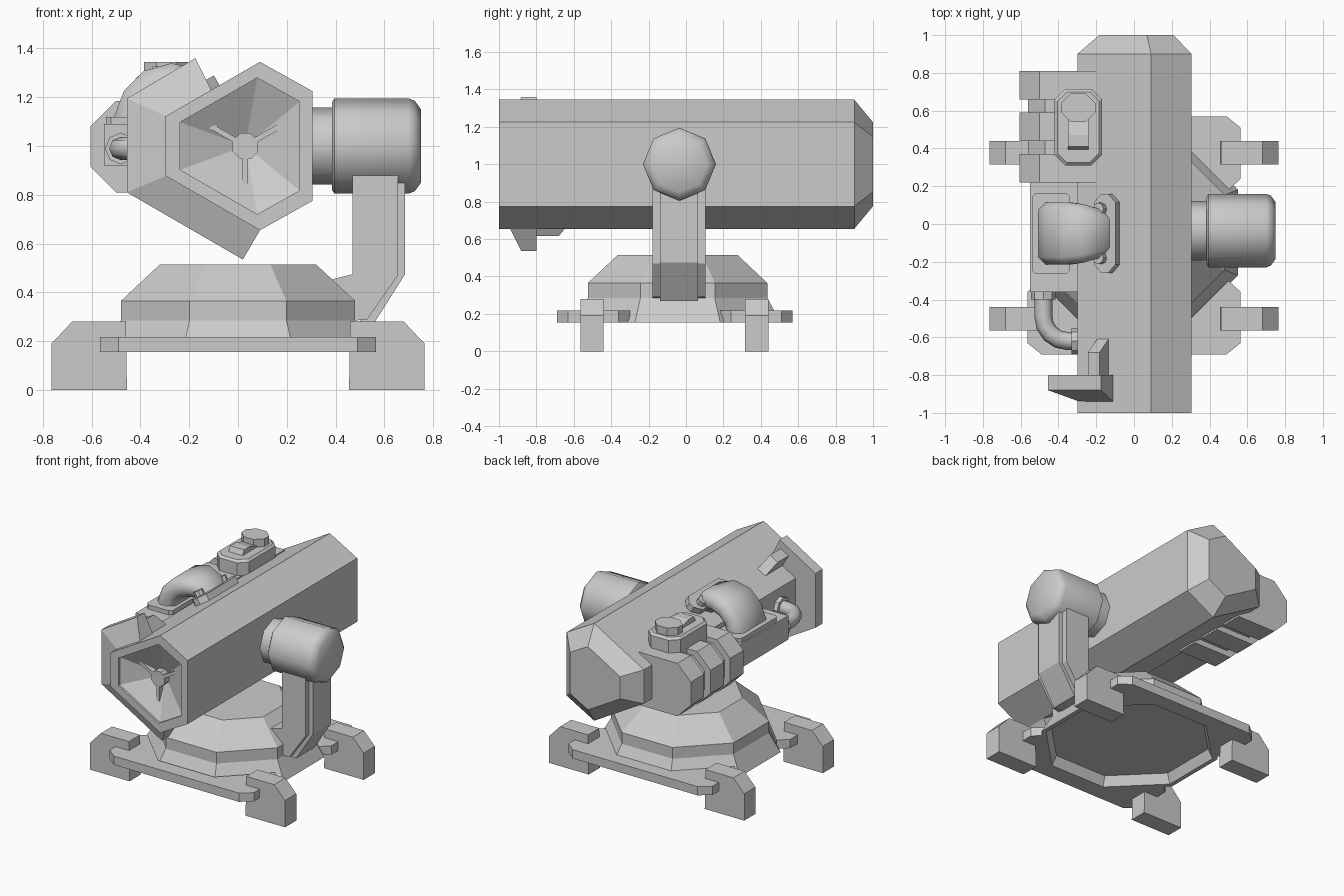
import bpy
import bmesh
from math import sin, cos, pi, radians
from mathutils import Vector

cube = bpy.data.objects.get("Cube")
if cube:
    bpy.data.objects.remove(cube, do_unlink=True)

grey = bpy.data.materials.new("plain grey")
grey.use_nodes = True
grey.diffuse_color = (0.6, 0.6, 0.6, 1)
grey.node_tree.nodes["Principled BSDF"].inputs["Base Color"].default_value = (0.6, 0.6, 0.6, 1)


def loft(name, rings, smooth=None):
    """Skin a list of equal-length point rings and cap both ends."""
    bm = bmesh.new()
    rows = [[bm.verts.new(p) for p in ring] for ring in rings]
    n = len(rows[0])
    for a, b in zip(rows, rows[1:]):
        for i in range(n):
            j = (i + 1) % n
            bm.faces.new((a[i], a[j], b[j], b[i]))
    bm.faces.new(rows[0][::-1])
    bm.faces.new(rows[-1])
    bmesh.ops.recalc_face_normals(bm, faces=bm.faces)
    mesh = bpy.data.meshes.new(name)
    bm.to_mesh(mesh)
    bm.free()
    mesh.materials.append(grey)
    obj = bpy.data.objects.new(name, mesh)
    bpy.context.collection.objects.link(obj)
    if smooth:
        bpy.ops.object.select_all(action='DESELECT')
        obj.select_set(True)
        bpy.context.view_layer.objects.active = obj
        bpy.ops.object.shade_smooth_by_angle(angle=radians(smooth))
    return obj


PLACE = {
    'x': lambda a, b, d: Vector((d, a, b)),
    'y': lambda a, b, d: Vector((a, d, b)),
    'z': lambda a, b, d: Vector((a, b, d)),
}


def prism(name, pts, d0, d1, place='z'):
    f = PLACE.get(place, place)
    return loft(name, [[f(a, b, d) for a, b in pts] for d in (d0, d1)])


def chamfered(x0, x1, y0, y1, c):
    return [(x0 + c, y0), (x1 - c, y0), (x1, y0 + c), (x1, y1 - c),
            (x1 - c, y1), (x0 + c, y1), (x0, y1 - c), (x0, y0 + c)]


def rect(x0, x1, y0, y1):
    return [(x0, y0), (x1, y0), (x1, y1), (x0, y1)]


def ngon(r, n=8, a=0.0, cx=0, cy=0):
    return [(cx + r * cos(a + 2 * pi * i / n), cy + r * sin(a + 2 * pi * i / n)) for i in range(n)]


def lathe(name, profile, axis, centre, n=8, turn=0.0, smooth=None):
    """Profile of (radius, distance) pairs along an axis."""
    f = PLACE[axis]
    return loft(name, [[f(a, b, d) for a, b in ngon(r, n, turn, *centre)] for r, d in profile], smooth)


# Main tube: a triangle with cut corners, dished front, tapered back
CORE = Vector((0.03, 0, 1))
corner = [(0.275, 0.225), (0.06, 0.345), (-0.33, 0.12), (-0.33, -0.12), (0.06, -0.345), (0.275, -0.225)]


def tube_ring(s, y):
    return [CORE + Vector((a * s, y, b * s)) for a, b in corner]


loft("main_tube", [tube_ring(s, y) for s, y in
                   ((0.12, -0.88), (0.81, -0.985), (0.81, -1), (1, -1), (1, 0.9), (0.65, 1))])

# Front hub with three blades
lathe("hub", [(0.057, -0.86), (0.057, -0.94)], 'y', (0.03, 1), turn=pi / 8)
for k in range(3):
    t = radians(30 + 120 * k)

    def blade_place(a, b, d, t=t):
        return CORE + Vector((a * cos(t) - b * sin(t), d, a * sin(t) + b * cos(t)))
    prism("blade", rect(0.04, 0.2, -0.011, 0.011), -0.94, -0.9, blade_place)

# Collar plate wrapped around the tube's right side
inner = [(-0.11, 1.23), (-0.29, 1.12), (-0.29, 0.88), (0.09, 0.655)]
outer = [(-0.175, 1.36), (-0.455, 1.195), (-0.455, 0.81), (0.02, 0.535)]
loft("collar_plate", [[(a, -0.8, b), (a, -0.94, b), (c, -0.88, d), (c, -0.8, d)]
                      for (a, b), (c, d) in zip(inner, outer)])


def side_place(sign, shift):
    """Frame on a slanted tube face: a along the face, b along y, d outward."""
    n = Vector((-0.5, 0, 0.866 * sign))
    t = Vector((0.866, 0, 0.5 * sign))
    return lambda a, b, d: CORE + n * (0.275 + d) + t * (a + shift) + Vector((0, b, 0))


# Gussets behind the collar plate
for sign, shift in ((1, -0.07), (-1, 0.1)):
    f = side_place(sign, shift)
    loft("gusset", [[f(a, b, d) for b, d in ((-0.8, -0.02), (-0.8, 0.09), (-0.68, 0.09), (-0.6, -0.02))]
                    for a in (-0.035, 0.035)])

# Ribbed rear housing


def housing(x, c):
    return [(-0.2, 0.81), (-0.5, 0.81), (x, 0.81 + c), (x, 1.185 - c), (-0.5, 1.185), (-0.2, 1.185)]


prism("housing_core", [(-0.2, 0.85), (-0.47, 0.85), (-0.56, 0.93), (-0.56, 1.06), (-0.47, 1.15), (-0.2, 1.15)],
      0.23, 0.8, 'y')
for y in (0.22, 0.44, 0.66):
    prism("housing_rib", housing(-0.605, 0.105), y, y + 0.15, 'y')

# Sight box on top of the housing
box = chamfered(-0.42, -0.17, 0.31, 0.715, 0.055)
rim = chamfered(-0.405, -0.185, 0.325, 0.70, 0.05)
loft("sight_box", [[(a, b, z) for a, b in pts] for pts, z in ((box, 1.1), (box, 1.275), (rim, 1.29))])
prism("sight_cap", chamfered(-0.385, -0.205, 0.54, 0.69, 0.05), 1.28, 1.345)
prism("sight_wedge", [(0.39, 1.28), (0.41, 1.325), (0.47, 1.325), (0.56, 1.3), (0.56, 1.28)], -0.35, -0.24, 'x')

# Middle block with a raised frame
prism("middle_block", rect(-0.55, -0.25, 0.92, 1.09), -0.36, 0.22, 'y')
prism("block_frame", chamfered(-0.54, -0.34, -0.265, 0.165, 0.02), 1.08, 1.12)

# Flat elbow duct from the block to the tube
path = [(-0.15, 1.19, 0.1), (-0.2, 1.255, 0.13), (-0.27, 1.272, 0.155), (-0.35, 1.25, 0.165),
        (-0.41, 1.19, 0.165), (-0.44, 1.11, 0.165), (-0.44, 1.03, 0.16)]
rings = []
for i, (x, z, w) in enumerate(path):
    p, q = path[max(i - 1, 0)], path[min(i + 1, len(path) - 1)]
    along = Vector((q[0] - p[0], 0, q[1] - p[1])).normalized()
    across = Vector((along.z, 0, -along.x))
    rings.append([Vector((x, -0.05 + b, z)) + across * a
                  for a, b in chamfered(-0.068, 0.068, -w, w, 0.04)])
loft("elbow_duct", rings, 50)
flange = side_place(1, -0.032)
prism("duct_flange", chamfered(-0.065, 0.065, -0.26, 0.16, 0.045), -0.02, 0.04, flange)
for y in (-0.18, 0.08):
    prism("flange_bolt", ngon(0.033, cx=-0.02, cy=y), 0.0, 0.075, flange)

# Small bent pipe on the right side
pipe = [[(-0.48 + a, y, 0.99 + b) for a, b in ngon(0.048)] for y in (-0.34, -0.49)]
for k in range(1, 5):
    t = k * pi / 8
    pipe.append([(-0.35 - (0.13 - a) * cos(t), -0.49 - (0.13 - a) * sin(t), 0.99 + b)
                 for a, b in ngon(0.048)])
pipe.append([(-0.27, -0.62 + a, 0.99 + b) for a, b in ngon(0.048)])
loft("bent_pipe", pipe, 50)
lathe("pipe_ring", [(0.065, -0.35), (0.065, -0.4)], 'y', (-0.48, 0.99))
lathe("pipe_ring", [(0.07, -0.33), (0.07, -0.28)], 'x', (-0.62, 0.99))

# Side motor drum
lathe("motor_collar", [(0.157, 0.29), (0.157, 0.41)], 'x', (-0.035, 1), turn=pi / 2, smooth=50)
lathe("motor_drum", [(0.18, 0.385), (0.195, 0.395), (0.195, 0.7), (0.185, 0.725), (0.15, 0.75)],
      'x', (-0.035, 1), turn=pi / 2, smooth=50)

# Support arm with a raised spine
prism("support_arm", [(0.47, 0.885), (0.655, 0.885), (0.655, 0.47), (0.53, 0.29), (0.44, 0.28),
                      (0.37, 0.45), (0.47, 0.475)], -0.18, 0.105, 'y')
prism("arm_spine", [(0.64, 0.85), (0.685, 0.85), (0.685, 0.475), (0.555, 0.27), (0.49, 0.27), (0.64, 0.48)],
      -0.14, 0.065, 'y')

# Eight-sided base with a flared skirt and hollow underside
k = 1 / cos(pi / 8)
lathe("base", [(r * k, z) for r, z in ((0.32, 0.515), (0.48, 0.365), (0.48, 0.285), (0.55, 0.155),
                                       (0.52, 0.155), (0.49, 0.22))],
      'z', (0, -0.045), turn=pi / 8)

# Front and back rails, and four feet
rail = [(0.49, 0.63), (0.565, 0.57), (0.565, 0.3), (0.5, 0.24), (0.22, 0.52)]
foot = [(0.455, 0), (0.765, 0), (0.765, 0.19), (0.68, 0.28), (0.46, 0.28)]
for s, side in ((-1, "front"), (1, "back")):
    half = [(x, s * y - 0.06) for x, y in rail]
    prism(side + "_rail", half + [(-x, y) for x, y in reversed(half)], 0.155, 0.217)
    for m, hand in ((-1, "right"), (1, "left")):
        prism(side + "_" + hand + "_foot", [(m * x, z) for x, z in foot],
              s * 0.44 - 0.0625 - 0.0625, s * 0.44 - 0.0625 + 0.0625, 'y')
